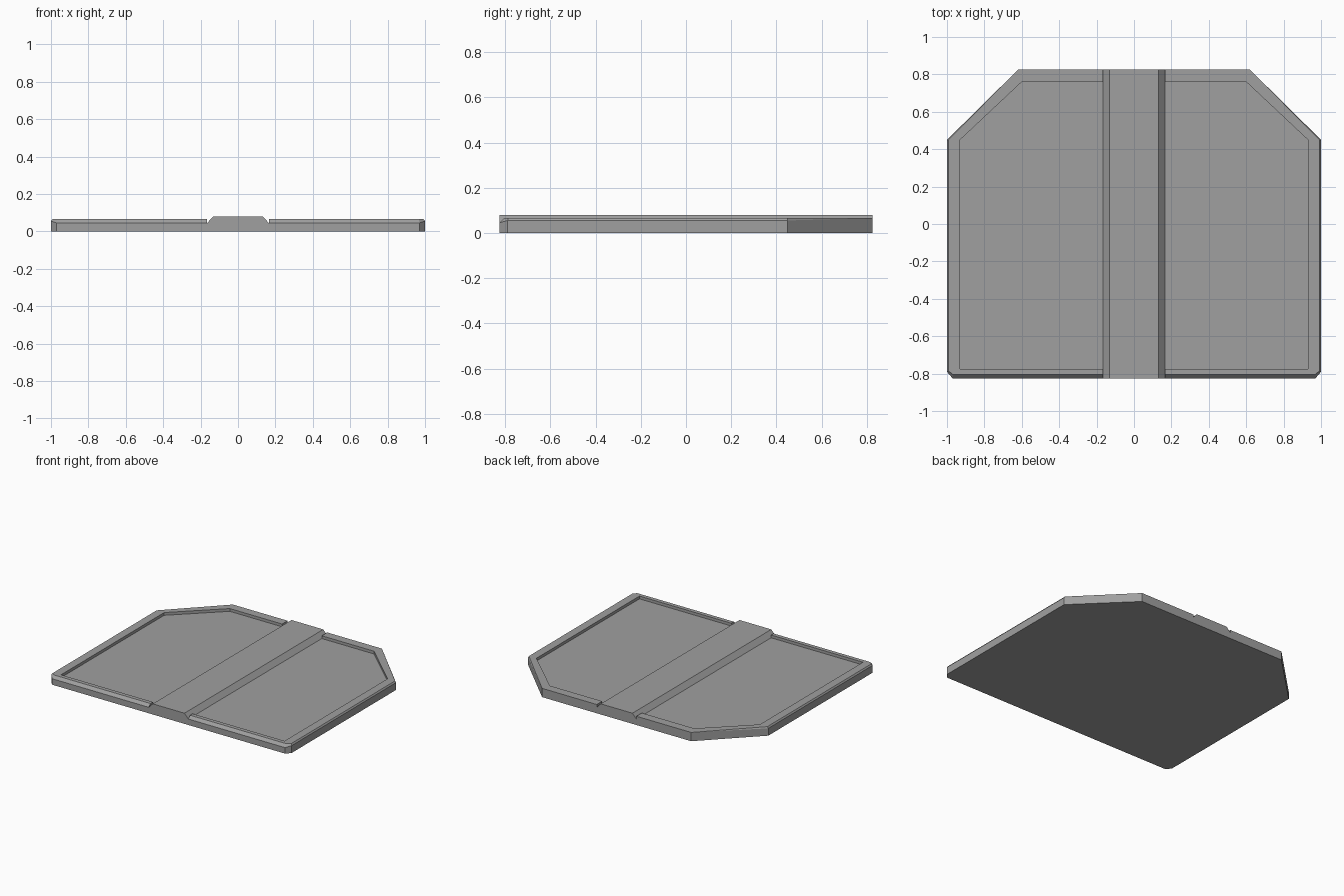
import bpy, bmesh

cube = bpy.data.objects.get("Cube")
if cube:
    bpy.data.objects.remove(cube, do_unlink=True)

grey = bpy.data.materials.new("mid grey")
grey.use_nodes = True
COLOUR = (0.35, 0.35, 0.35, 1)
grey.diffuse_color = COLOUR
grey.node_tree.nodes["Principled BSDF"].inputs["Base Color"].default_value = COLOUR

RIDGE, FLOOR, RIM = 0.165, 0.045, 0.066


def finish(name, bm):
    bmesh.ops.remove_doubles(bm, verts=bm.verts, dist=0.0005)
    bmesh.ops.recalc_face_normals(bm, faces=bm.faces)
    mesh = bpy.data.meshes.new(name)
    bm.to_mesh(mesh)
    bm.free()
    mesh.materials.append(grey)
    obj = bpy.data.objects.new(name, mesh)
    bpy.context.collection.objects.link(obj)
    return obj


# Outlines of one side panel, running from the front of the ridge to the back
outer = [(RIDGE, -.825), (.97, -.825), (1, -.79), (1, .45), (.62, .825), (RIDGE, .825)]
lip = [(RIDGE, -.805), (.967, -.805), (.992, -.785), (.992, .45), (.62, .825), (RIDGE, .825)]
inner = [(RIDGE, -.775), (.93, -.775), (.93, -.775), (.93, .45), (.6, .76), (RIDGE, .76)]
bevel_z = [FLOOR, FLOOR, .055, .055, RIM, RIM]

# Side panel: outer wall, bevelled lip, flat rim and recessed floor
bm = bmesh.new()
rings = []
for path, heights in ((outer, [0] * 6), (outer, bevel_z), (lip, [RIM] * 6),
                      (inner, [RIM] * 6), (inner, [FLOOR] * 6)):
    rings.append([bm.verts.new((x, y, z)) for (x, y), z in zip(path, heights)])
for low, high in zip(rings, rings[1:]):
    for i in range(5):
        bm.faces.new((low[i], low[i + 1], high[i + 1], high[i]))
bm.faces.new(rings[0])
bm.faces.new(rings[-1])
# End wall against the ridge
bm.faces.new([r[0] for r in rings] + [r[-1] for r in reversed(rings)])
panels = finish("side_panels", bm)
panels.modifiers.new("Mirror", 'MIRROR').use_mirror_merge = False

# Central ridge with sloped shoulders
profile = [(-RIDGE, 0), (RIDGE, 0), (RIDGE, FLOOR), (.132, .08), (-.132, .08), (-RIDGE, FLOOR)]
bm = bmesh.new()
face = bm.faces.new([bm.verts.new((x, -.825, z)) for x, z in profile])
ext = bmesh.ops.extrude_face_region(bm, geom=[face])
bmesh.ops.translate(bm, vec=(0, 1.65, 0),
                    verts=[g for g in ext["geom"] if isinstance(g, bmesh.types.BMVert)])
finish("centre_ridge", bm)
